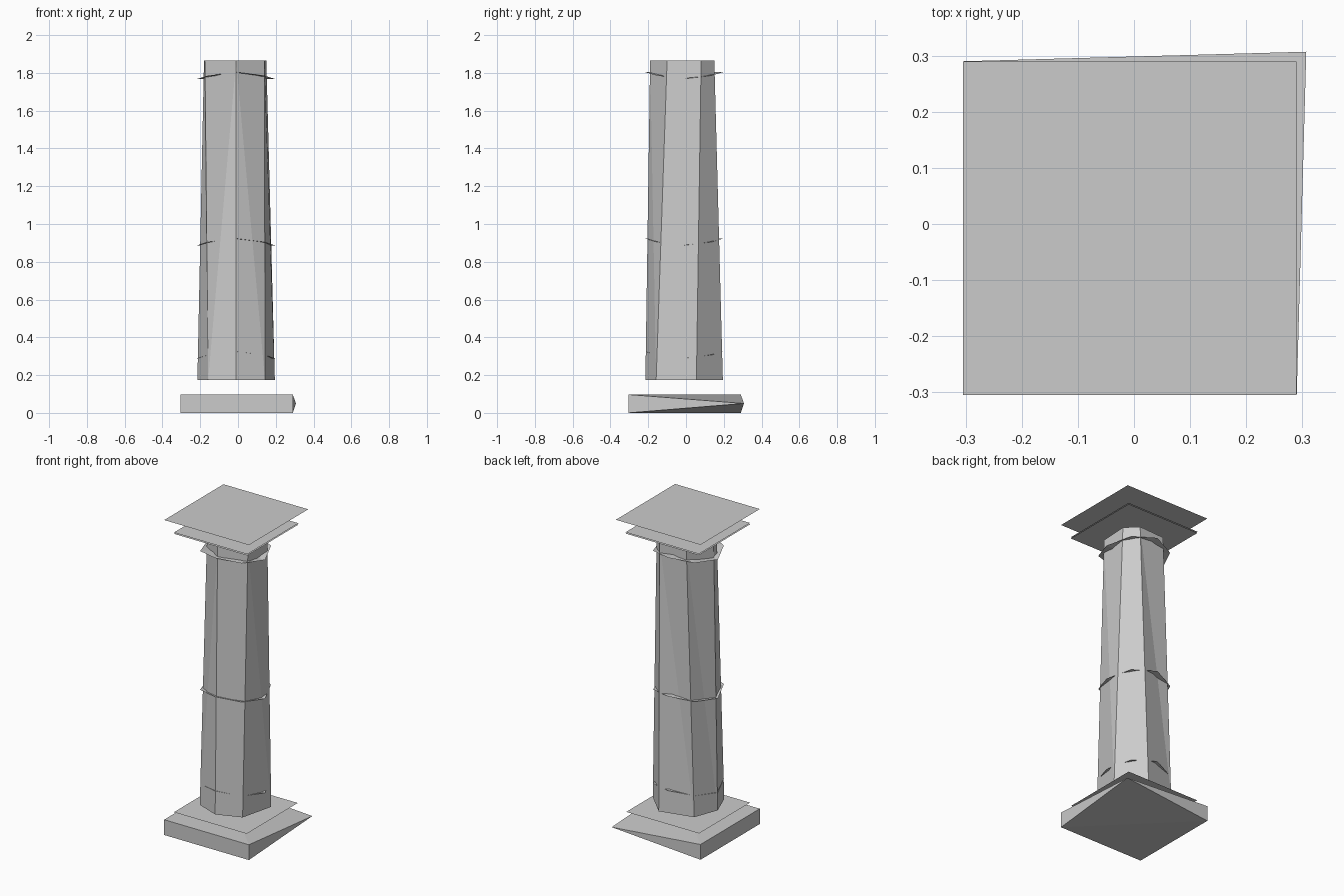
import bpy, bmesh, math

if "Cube" in bpy.data.objects:
    bpy.data.objects.remove(bpy.data.objects["Cube"])

C = -0.01  # offset of the column axis in x and y


def make(name, verts, faces):
    me = bpy.data.meshes.new(name)
    me.from_pydata(verts, [], faces)
    bm = bmesh.new()
    bm.from_mesh(me)
    bmesh.ops.recalc_face_normals(bm, faces=bm.faces)
    for f in bm.faces:
        if f.normal.z < 0 and len(bm.faces) == 1:
            f.normal_flip()
    bm.to_mesh(me)
    bm.free()
    ob = bpy.data.objects.new(name, me)
    bpy.context.collection.objects.link(ob)
    return ob


def sheet(name, lo, hi, z):
    make(name, [(lo, lo, z), (hi, lo, z), (hi, hi, z), (lo, hi, z)], [(0, 1, 2, 3)])


# base slab, with one corner pinched to a single point
a, b = -0.305, 0.29
make("base_slab",
     [(a, a, 0), (b, a, 0), (a, b, 0), (a, a, .097), (b, a, .097), (a, b, .097),
      (.307, .307, .05)],
     [(0, 2, 1), (1, 2, 6), (3, 4, 5), (4, 6, 5), (0, 1, 4, 3), (0, 3, 5, 2),
      (1, 6, 4), (2, 5, 6)])

# thin plates below and above the shaft
sheet("base_plate", -0.265, 0.247, 0.14)
sheet("capital_plate_lower", -0.265, 0.25, 1.908)
sheet("capital_plate_upper", -0.265, 0.25, 1.916)
sheet("top_plate", a, b, 2.0)

# tapered seven-sided shaft
bottom = [(-.01, -.215), (.143, -.158), (.195, .055), (.055, .195),
          (-.158, .143), (-.215, -.01), (-.158, -.158)]
top = [(-.01, -.19), (.14, -.10), (.15, .08), (.08, .15),
       (-.10, .14), (-.18, -.02), (-.175, -.06)]
n = len(bottom)
verts = [(x, y, .175) for x, y in bottom] + [(x, y, 1.865) for x, y in top]
faces = [tuple(range(n))[::-1], tuple(range(n, 2 * n))]
for i in range(n):
    j = (i + 1) % n
    # twisted sides split towards the front edge
    if i == 6:
        faces += [(i, j, n + j), (i, n + j, n + i)]
    else:
        faces += [(i, j, n + i), (j, n + j, n + i)]
make("shaft", verts, faces)

# saddle-shaped eight-sided rings around the shaft
for name, z in (("lower_ring", .307), ("middle_ring", .905), ("upper_ring", 1.786)):
    verts = []
    for r in (.207, .11):
        for k in range(8):
            t = k * math.pi / 4
            verts.append((C + r * math.cos(t), C + r * math.sin(t),
                          z - .018 * math.cos(2 * t)))
    make(name, verts, [(k, (k + 1) % 8, 8 + (k + 1) % 8, 8 + k) for k in range(8)])
